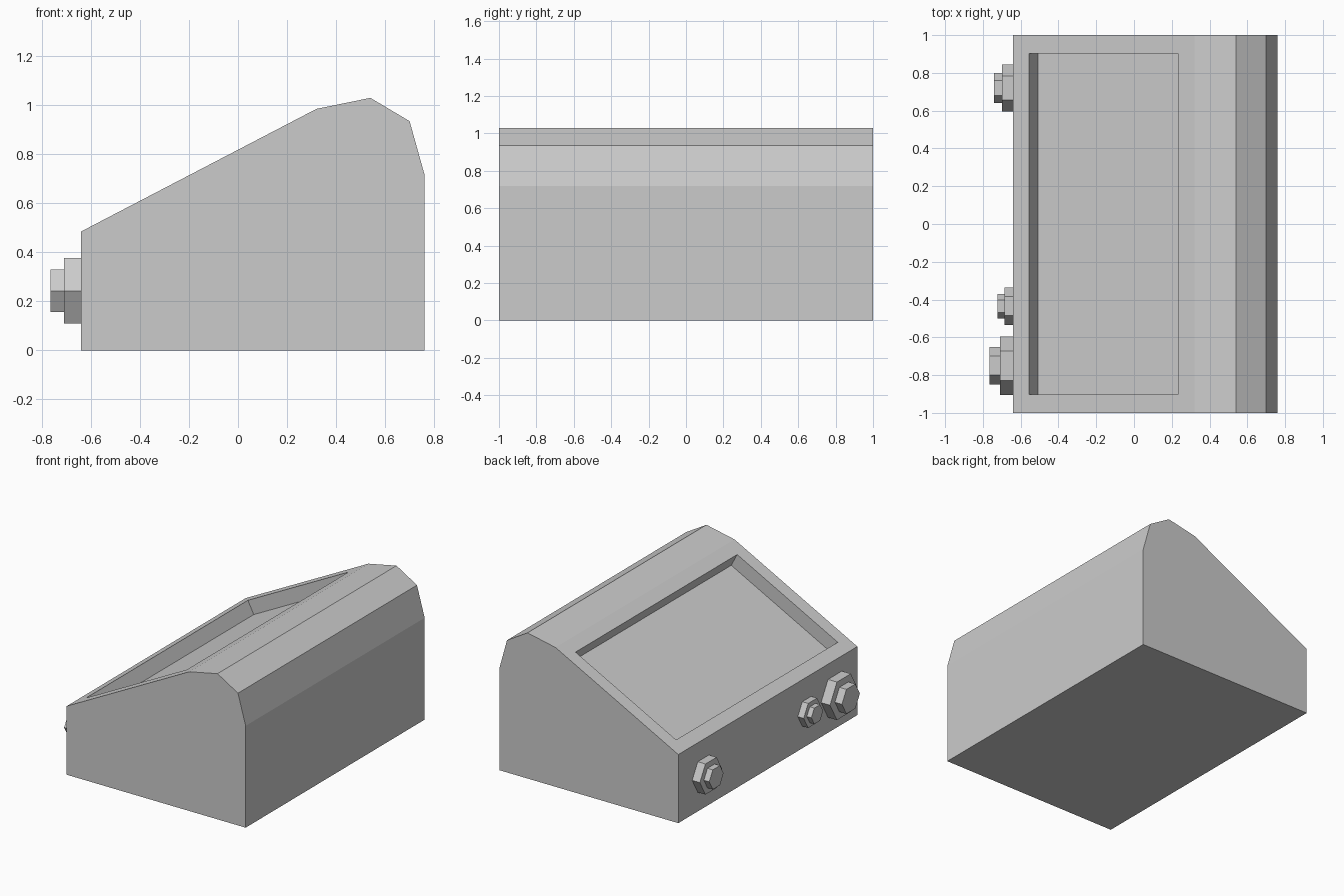
import bpy, bmesh, math

if "Cube" in bpy.data.objects:
    bpy.data.objects.remove(bpy.data.objects["Cube"])

FACE_X = -0.64      # front panel plane carrying the knobs
KNOB_Z = 0.243


def finish(bm, name):
    bmesh.ops.recalc_face_normals(bm, faces=bm.faces[:])
    mesh = bpy.data.meshes.new(name)
    bm.to_mesh(mesh)
    bm.free()
    obj = bpy.data.objects.new(name, mesh)
    bpy.context.collection.objects.link(obj)
    return obj


def hex_knob(name, y, steps):
    """Stepped six-sided knob; steps are (radius, x_start, x_end)."""
    bm = bmesh.new()
    for r, x0, x1 in steps:
        ring = [bm.verts.new((x0, y + r * math.cos(i * math.pi / 3),
                              KNOB_Z + r * math.sin(i * math.pi / 3))) for i in range(6)]
        base = bm.faces.new(ring)
        geo = bmesh.ops.extrude_face_region(bm, geom=[base], use_keep_orig=True)["geom"]
        for v in geo:
            if isinstance(v, bmesh.types.BMVert):
                v.co.x = x1
    return finish(bm, name)


# Console housing: side profile swept along y
profile = [(FACE_X, 0), (0.76, 0), (0.76, 0.72), (0.70, 0.935),
           (0.54, 1.03), (0.32, 0.985), (FACE_X, 0.485)]
bm = bmesh.new()
side = bm.faces.new([bm.verts.new((x, -1, z)) for x, z in profile])
geo = bmesh.ops.extrude_face_region(bm, geom=[side], use_keep_orig=True)["geom"]
for v in geo:
    if isinstance(v, bmesh.types.BMVert):
        v.co.y = 1
housing = finish(bm, "console_housing")

# Screen recess cut square into the sloping face
slope = math.atan2(0.985 - 0.485, 0.32 - FACE_X)
x_low, x_high, depth = -0.555, 0.232, 0.10
x_mid = (x_low + x_high) / 2
bpy.ops.mesh.primitive_cube_add(
    size=1, location=(x_mid, 0, 0.485 + (x_mid - FACE_X) * math.tan(slope)),
    rotation=(0, -slope, 0))
cutter = bpy.context.object
cutter.name = "screen_recess_cutter"
cutter.scale = ((x_high - x_low) / math.cos(slope), 1.806, 2 * depth)
cutter.hide_render = True
cut = housing.modifiers.new("screen_recess", "BOOLEAN")
cut.operation = "DIFFERENCE"
cut.solver = "EXACT"
cut.object = cutter
bpy.context.view_layer.objects.active = housing
bpy.ops.object.modifier_apply(modifier=cut.name)
bpy.data.objects.remove(cutter)

# Control knobs: wide base with narrower cap
for name, y, r_base, r_cap, x_base, x_cap in [
        ("large_knob", -0.75, 0.155, 0.10, -0.71, -0.765),
        ("small_knob", -0.435, 0.10, 0.065, -0.686, -0.722),
        ("medium_knob", 0.72, 0.125, 0.08, -0.70, -0.742)]:
    hex_knob(name, y, [(r_base, FACE_X, x_base), (r_cap, x_base, x_cap)])
